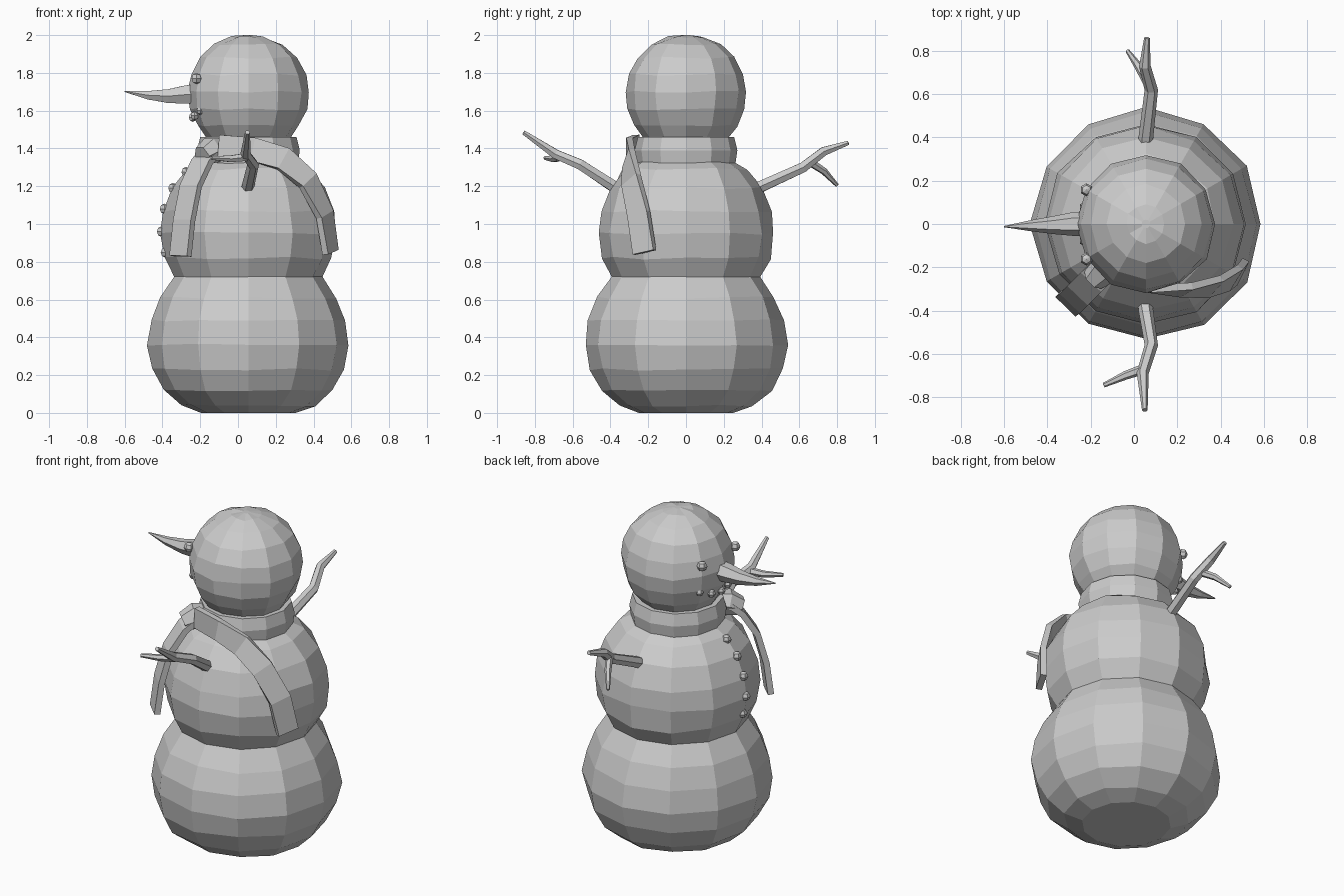
import bpy, bmesh, math, random
from mathutils import Vector

random.seed(4)
if "Cube" in bpy.data.objects:
    bpy.data.objects.remove(bpy.data.objects["Cube"])

grey = bpy.data.materials.new("plain_grey")
grey.use_nodes = True
grey.diffuse_color = (0.6, 0.6, 0.6, 1)
grey.node_tree.nodes["Principled BSDF"].inputs["Base Color"].default_value = (0.6, 0.6, 0.6, 1)

CX = 0.055  # x of the body's axis


def finish(name, bm):
    bmesh.ops.recalc_face_normals(bm, faces=bm.faces)
    mesh = bpy.data.meshes.new(name)
    bm.to_mesh(mesh)
    bm.free()
    mesh.materials.append(grey)
    obj = bpy.data.objects.new(name, mesh)
    bpy.context.collection.objects.link(obj)
    return obj


def skin(name, rings, closed=False):
    """Join rings of points with quads, then cap the ends or close the loop."""
    bm = bmesh.new()
    loops = [[bm.verts.new(p) for p in ring] for ring in rings]
    n = len(loops[0])
    pairs = list(zip(loops, loops[1:]))
    if closed:
        pairs.append((loops[-1], loops[0]))
    for a, b in pairs:
        for i in range(n):
            j = (i + 1) % n
            bm.faces.new((a[i], a[j], b[j], b[i]))
    if not closed:
        bm.faces.new(loops[0])
        bm.faces.new(loops[-1])
    return finish(name, bm)


def lathe(name, profile, sides=12, wobble=0.0, closed=False):
    """Turn (radius, height) points round the body's axis."""
    rings = []
    for k, (r, z) in enumerate(profile):
        w = wobble if 0 < k < len(profile) - 1 else 0
        ring = []
        for i in range(sides):
            a = math.tau * i / sides
            rr = r + random.uniform(-w, w)
            ring.append((CX + rr * math.cos(a), rr * math.sin(a), z + random.uniform(-w, w)))
        rings.append(ring)
    return skin(name, rings, closed)


def limb(name, path, radii, sides=6):
    """Tapered faceted tube along a path."""
    pts = [Vector(p) for p in path]
    rings = []
    for i, p in enumerate(pts):
        t = (pts[min(i + 1, len(pts) - 1)] - pts[max(i - 1, 0)]).normalized()
        u = t.cross(Vector((0, 0, 1))).normalized()
        v = u.cross(t)
        rings.append([p + radii[i] * (math.cos(a) * u + math.sin(a) * v)
                      for a in (math.tau * k / sides for k in range(sides))])
    return skin(name, rings)


def ribbon(name, path, width, thick):
    """Flat strip along a path, its broad side facing away from the axis."""
    pts = [Vector(p) for p in path]
    rings = []
    for i, p in enumerate(pts):
        t = (pts[min(i + 1, len(pts) - 1)] - pts[max(i - 1, 0)]).normalized()
        out = Vector((p.x - CX, p.y, 0)).normalized()
        side = t.cross(out).normalized()
        face = side.cross(t)
        s, f = side * width / 2, face * thick / 2
        rings.append([p + s + f, p - s + f, p - s - f, p + s - f])
    return skin(name, rings)


def pebble(name, loc, r):
    bm = bmesh.new()
    bmesh.ops.create_uvsphere(bm, u_segments=6, v_segments=4, radius=r)
    obj = finish(name, bm)
    obj.location = loc


# Stacked snow balls
lathe("lower_body", [(.25, 0), (.35, .04), (.45, .12), (.51, .23), (.535, .36),
                     (.515, .49), (.465, .61), (.39, .725)], wobble=.006)
lathe("middle_body", [(.39, .715), (.445, .82), (.465, .95), (.45, 1.07),
                      (.40, 1.19), (.32, 1.29), (.2, 1.36)], wobble=.008)
lathe("head", [(.16, 1.40), (.22, 1.45), (.27, 1.52), (.307, 1.61), (.32, 1.70),
               (.305, 1.79), (.26, 1.88), (.18, 1.95), (.09, 1.99), (.02, 2.0)], wobble=.006)

# Scarf: collar, knot and two hanging tails
lathe("scarf_collar", [(.2, 1.31), (.262, 1.32), (.272, 1.39), (.255, 1.46), (.2, 1.46)],
      closed=True)
limb("scarf_knot", [(-.09, -.17, 1.4), (-.14, -.21, 1.39), (-.19, -.26, 1.36)],
     [.06, .075, .055])
ribbon("scarf_side_tail", [(-.1, -.26, 1.41), (.08, -.3, 1.395), (.24, -.305, 1.345),
                           (.37, -.29, 1.23), (.46, -.25, 1.05), (.49, -.22, .85)], .125, .035)
ribbon("scarf_chest_tail", [(-.14, -.21, 1.385), (-.19, -.26, 1.33), (-.25, -.32, 1.2),
                            (-.285, -.355, 1.02), (-.305, -.37, .83)], .13, .035)

# Nose, a curved cone
limb("nose", [(-.2, 0, 1.69), (-.28, 0, 1.685), (-.37, -.005, 1.677),
              (-.48, -.008, 1.682), (-.6, -.012, 1.702)], [.06, .055, .042, .025, .003])

# Eyes
for side, y in (("left", -.162), ("right", .158)):
    pebble(side + "_eye", (-.22, y, 1.77), .03)

# Mouth pebbles in a shallow smile
for i in range(-2, 3):
    a = i * .27
    pebble("mouth_pebble", (CX - .295 * math.cos(a), .295 * math.sin(a), 1.565 + .009 * i * i), .024)

# Chest buttons
for x, z in ((-.275, 1.275), (-.345, 1.19), (-.39, 1.08), (-.405, .96), (-.385, .85)):
    pebble("button", (x, 0, z), .028)

# Stick arms, each with a side twig
limb("near_arm", [(.05, -.34, 1.17), (.055, -.4, 1.21), (.08, -.56, 1.315), (.04, -.69, 1.37),
                  (.05, -.86, 1.485)], [.035, .034, .031, .028, .013])
limb("near_twig", [(.045, -.67, 1.355), (-.04, -.7, 1.345), (-.14, -.745, 1.35)],
     [.024, .02, .011])
limb("far_arm", [(.05, .34, 1.17), (.055, .4, 1.2), (.08, .62, 1.3), (.05, .73, 1.385),
                 (.06, .86, 1.43)], [.035, .034, .031, .027, .013])
limb("far_twig", [(.06, .66, 1.325), (.02, .73, 1.28), (-.03, .8, 1.205)],
     [.022, .019, .01])
